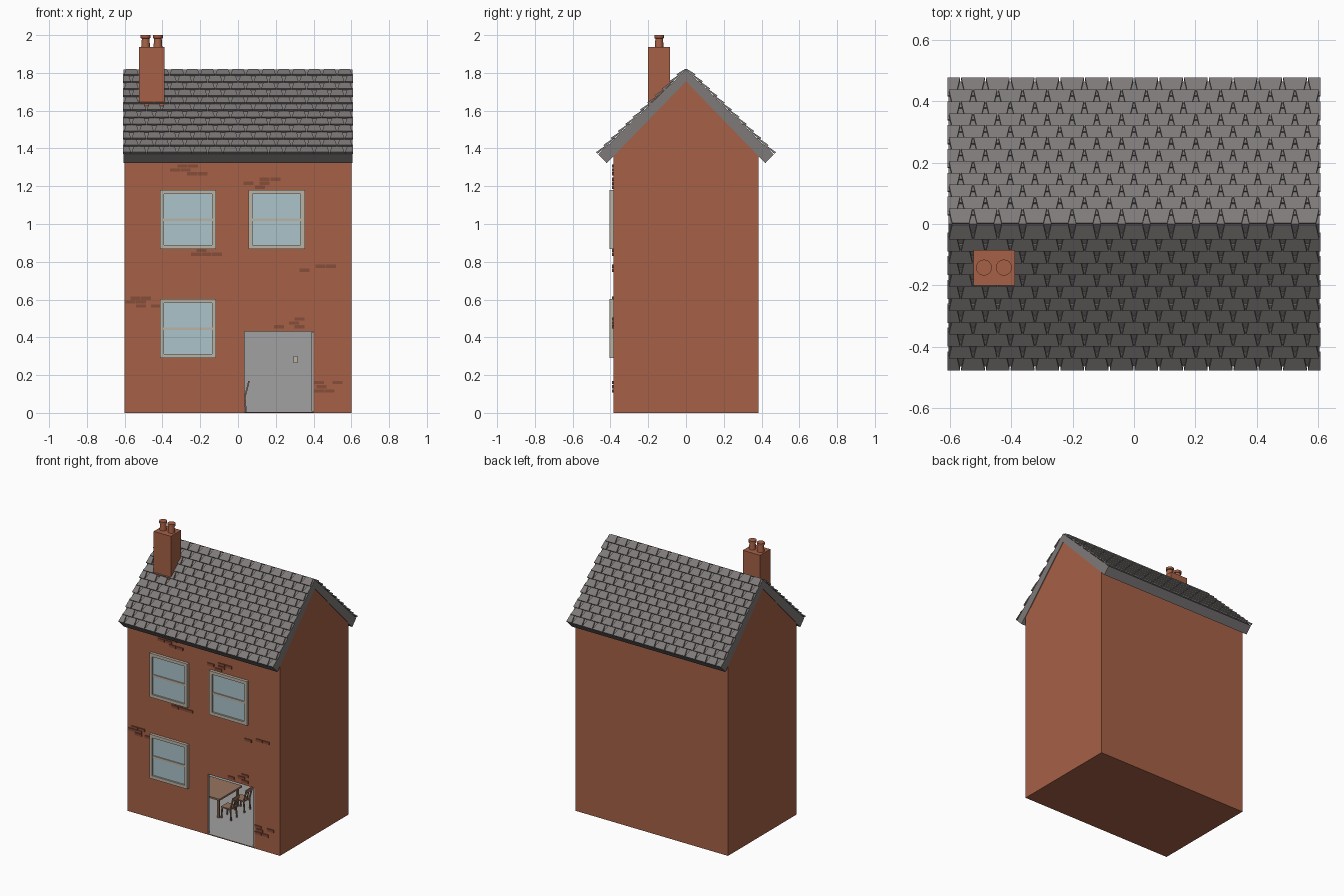
import bpy, bmesh
from math import sin, cos, pi
from mathutils import Vector

if "Cube" in bpy.data.objects:
    bpy.data.objects.remove(bpy.data.objects["Cube"])


def material(name, srgb):
    m = bpy.data.materials.new(name)
    m.diffuse_color = [(c / 255) ** 2.2 for c in srgb] + [1]
    m.use_nodes = True
    m.node_tree.nodes["Principled BSDF"].inputs["Base Color"].default_value = m.diffuse_color
    return m


BRICK = material("brick", (165, 97, 72))
DARK_BRICK = material("dark_brick", (132, 78, 60))
SLATE = material("slate", (125, 121, 120))
FRAME = material("window_paint", (186, 177, 163))
GLASS = material("glass", (170, 194, 200))
WOOD = material("wood", (150, 115, 95))
PLASTER = material("plaster", (160, 160, 160))


def finish(bm, name, mat):
    bmesh.ops.recalc_face_normals(bm, faces=bm.faces)
    me = bpy.data.meshes.new(name)
    bm.to_mesh(me)
    bm.free()
    me.materials.append(mat)
    ob = bpy.data.objects.new(name, me)
    bpy.context.collection.objects.link(ob)
    return ob


def loft(bm, a, b):
    """Closed solid between two matching rings of points."""
    va, vb = [bm.verts.new(p) for p in a], [bm.verts.new(p) for p in b]
    n = len(a)
    bm.faces.new(va)
    bm.faces.new(vb[::-1])
    for i in range(n):
        j = (i + 1) % n
        bm.faces.new((va[j], va[i], vb[i], vb[j]))


def boxes(name, specs, mat):
    """One object from boxes given as (x0, x1, y0, y1, z0, z1)."""
    bm = bmesh.new()
    for x0, x1, y0, y1, z0, z1 in specs:
        ring = [(x0, y0), (x1, y0), (x1, y1), (x0, y1)]
        loft(bm, [(x, y, z0) for x, y in ring], [(x, y, z1) for x, y in ring])
    return finish(bm, name, mat)


def prism(name, profile, hx, mat):
    """Extrude a y-z profile from -hx to hx."""
    bm = bmesh.new()
    loft(bm, [(-hx, y, z) for y, z in profile], [(hx, y, z) for y, z in profile])
    return finish(bm, name, mat)


def cut(ob, cutter):
    cutter.hide_render = True
    cutter.display_type = 'WIRE'
    m = ob.modifiers.new("cut", 'BOOLEAN')
    m.operation, m.solver, m.object = 'DIFFERENCE', 'EXACT', cutter
    m.material_mode = 'TRANSFER'


# Gabled walls with a hollow ground-floor room and an open doorway
walls = prism("walls", [(-.385, 0), (.385, 0), (.385, 1.375), (0, 1.765), (-.385, 1.375)], .6, BRICK)
cut(walls, boxes("room_cutter", [(-.585, .585, -.37, .37, .006, .66)], PLASTER))
cut(walls, boxes("doorway_cutter", [(.035, .4, -.45, -.34, .006, .43)], PLASTER))
boxes("open_door", [(.388, .399, -.384, -.03, .008, .428)], PLASTER)
boxes("light_switch", [(.295, .316, .36, .371, .265, .3)], FRAME)

# Roof slab
APEX, EAVE = Vector((0, 0, 1.818)), Vector((0, -.465, 1.368))
prism("roof", [(0, 1.818), (-.465, 1.368), (-.42, 1.322), (0, 1.755),
               (.42, 1.322), (.465, 1.368)], .605, SLATE)

# Staggered courses of tapered roof tiles, mirrored to the back slope
ROWS, PITCH_X = 12, .0807
slope = EAVE - APEX
step = slope.length / ROWS
down = slope.normalized()
normal = Vector((0, down.z, -down.y))
bm = bmesh.new()
for row in range(ROWS):
    t1 = (row + 1) * step
    t0 = max(0, t1 - .07)
    half = .0385 - (t1 - t0) * .2
    odd = row % 2
    for i in range(15 + odd):
        cx = (i - (14 + odd) / 2) * PITCH_X

        def pt(dx, t, h):
            p = APEX + down * t + normal * h
            p.x = max(-.608, min(.608, cx + dx))
            return p
        loft(bm, [pt(-half, t0, 0), pt(half, t0, 0), pt(.0385, t1, .005), pt(-.0385, t1, .005)],
             [pt(-half, t0, .005), pt(half, t0, .005), pt(.0385, t1, .017), pt(-.0385, t1, .017)])
tiles = finish(bm, "roof_tiles", SLATE)
mirror = tiles.modifiers.new("mirror", 'MIRROR')
mirror.use_axis = (False, True, False)
mirror.use_mirror_merge = False

# Chimney stack and two flared pots
boxes("chimney", [(-.523, -.388, -.2, -.085, 1.6, 1.937)], BRICK)
for k, cx in enumerate((-.489, -.424)):
    bm = bmesh.new()
    rings = []
    for r, z in [(.024, 1.93), (.02, 1.982), (.026, 1.984), (.026, 2.0)]:
        rings.append([bm.verts.new((cx + r * cos(a * pi / 12), -.142 + r * sin(a * pi / 12), z))
                      for a in range(24)])
    for lo, hi in zip(rings, rings[1:]):
        for a in range(24):
            b = (a + 1) % 24
            bm.faces.new((lo[a], lo[b], hi[b], hi[a]))
    bm.faces.new(rings[0][::-1])
    bm.faces.new(rings[-1])
    pot = finish(bm, f"chimney_pot_{k + 1}", BRICK)
    bpy.context.view_layer.objects.active = pot
    pot.select_set(True)
    bpy.ops.object.shade_smooth_by_angle()
    pot.select_set(False)


# Sash windows: outer frame, meeting rail and pane
def window(x, z, name):
    w, h, b = .298, .313, .022
    f = (-.405, -.38)
    boxes(name + "_frame", [
        (x, x + b, *f, z, z + h), (x + w - b, x + w, *f, z, z + h),
        (x + b, x + w - b, *f, z, z + b), (x + b, x + w - b, *f, z + h - b, z + h),
        (x + b, x + w - b, -.4, -.38, z + .148, z + .163)], FRAME)
    boxes(name + "_glass", [(x + .01, x + w - .01, -.393, -.382, z + .01, z + h - .01)], GLASS)


window(-.414, .867, "upper_left_window")
window(.056, .867, "upper_right_window")
window(-.414, .29, "lower_window")

# Exposed brick patches: start x, row height, number of bricks
patches = [(-.32, 1.307, 2), (-.36, 1.286, 2), (-.27, 1.265, 2),
           (.115, 1.237, 2), (.03, 1.216, 1), (.115, 1.216, 1), (.09, 1.195, 1),
           (-.22, .861, 1), (-.25, .84, 3), (.41, .777, 2), (.325, .756, 1),
           (-.57, .607, 2), (-.595, .587, 2), (-.54, .566, 1), (-.46, .566, 1),
           (.3, .497, 1), (.27, .476, 1), (.19, .455, 1), (.3, .455, 1),
           (.402, .161, 1), (.5, .161, 1), (.415, .138, 1), (.402, .116, 2)]
boxes("exposed_bricks", [(x + i * .056, x + i * .056 + .053, -.391, -.38, z - .009, z + .009)
                         for x, z, n in patches for i in range(n)], DARK_BRICK)

# Dining table
tx0, tx1, ty0, ty1 = -.31, -.03, -.165, .09
legs = [(x, x + .014, y, y + .014, .006, .14) for x in (tx0 + .015, tx1 - .029)
        for y in (ty0 + .015, ty1 - .029)]
boxes("table", legs + [(tx0, tx1, ty0, ty1, .138, .15)], WOOD)


# Chairs on both sides of the table, backs leaning outwards
def chair(cx, cy, d, name):
    bm = bmesh.new()

    def slab(x0, x1, top_x0, top_x1, y0, y1, z0, z1):
        def ring(a, b, z):
            return [(cx + d * a, cy + y0, z), (cx + d * b, cy + y0, z),
                    (cx + d * b, cy + y1, z), (cx + d * a, cy + y1, z)]
        loft(bm, ring(x0, x1, z0), ring(top_x0, top_x1, z1))
    slab(-.038, .038, -.038, .038, -.038, .038, .082, .09)
    for y in (-.036, .028):
        slab(-.042, -.034, -.036, -.028, y, y + .008, .006, .083)
        slab(.034, .042, .028, .036, y, y + .008, .006, .083)
        slab(.03, .038, .05, .058, y, y + .008, .09, .168)
    slab(.032, .037, .051, .056, -.004, .004, .09, .165)
    slab(.045, .053, .05, .058, -.038, .038, .145, .17)
    finish(bm, name, WOOD)


for k, cy in enumerate((-.105, .045)):
    chair(.004, cy, 1, f"right_chair_{k + 1}")
    chair(-.344, cy, -1, f"left_chair_{k + 1}")
